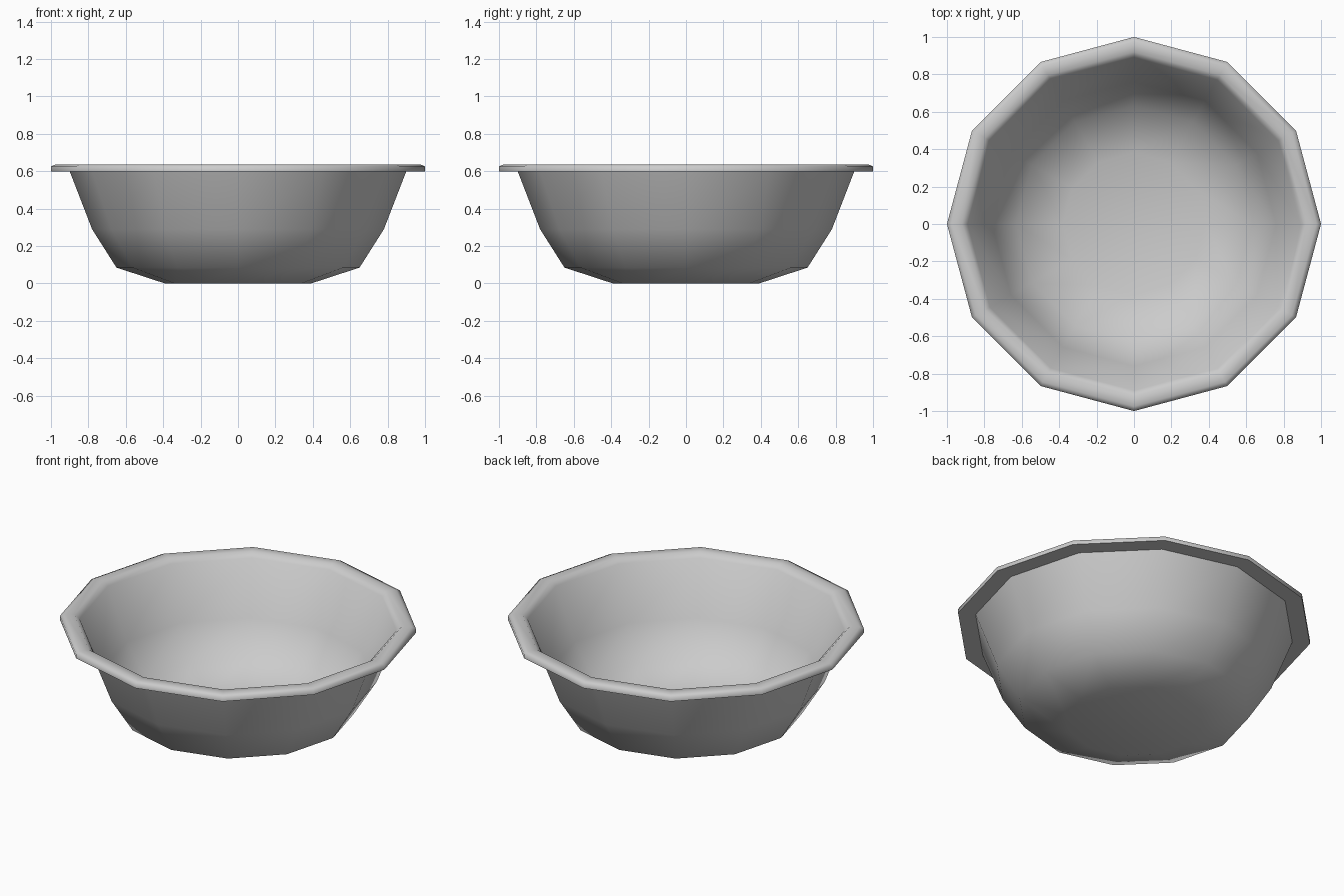
import bpy, bmesh
from math import cos, sin, radians

cube = bpy.data.objects.get("Cube")
if cube:
    bpy.data.objects.remove(cube, do_unlink=True)

SIDES = 12

# One plain grey
grey = bpy.data.materials.new("plain grey")
grey.use_nodes = True
colour = (0.6, 0.6, 0.6, 1)
grey.diffuse_color = colour
grey.node_tree.nodes["Principled BSDF"].inputs["Base Color"].default_value = colour

# Radius and height from the underside, around the rim, down to the inner floor
profile = [
    (0.39, 0.0), (0.65, 0.085), (0.78, 0.29), (0.9, 0.6),   # outer wall
    (1.0, 0.6), (1.0, 0.625), (0.975, 0.637), (0.92, 0.637), (0.89, 0.61),  # rim
    (0.76, 0.3), (0.63, 0.105), (0.38, 0.025),   # inner wall
]


def lathe(name, points, material):
    bm = bmesh.new()
    rings = []
    for r, z in points:
        rings.append([bm.verts.new((r * cos(radians(a)), r * sin(radians(a)), z))
                      for a in range(0, 360, 360 // SIDES)])
    for low, high in zip(rings, rings[1:]):
        for i in range(SIDES):
            j = (i + 1) % SIDES
            bm.faces.new((low[i], low[j], high[j], high[i]))
    # Flat discs close the underside and the inner floor
    bm.faces.new(rings[0][::-1])
    bm.faces.new(rings[-1])
    mesh = bpy.data.meshes.new(name)
    bm.to_mesh(mesh)
    bm.free()
    mesh.materials.append(material)
    obj = bpy.data.objects.new(name, mesh)
    bpy.context.collection.objects.link(obj)
    return obj


bowl = lathe("bowl", profile, grey)
bpy.ops.object.select_all(action="DESELECT")
bowl.select_set(True)
bpy.context.view_layer.objects.active = bowl
bpy.ops.object.shade_smooth_by_angle(angle=radians(65))
